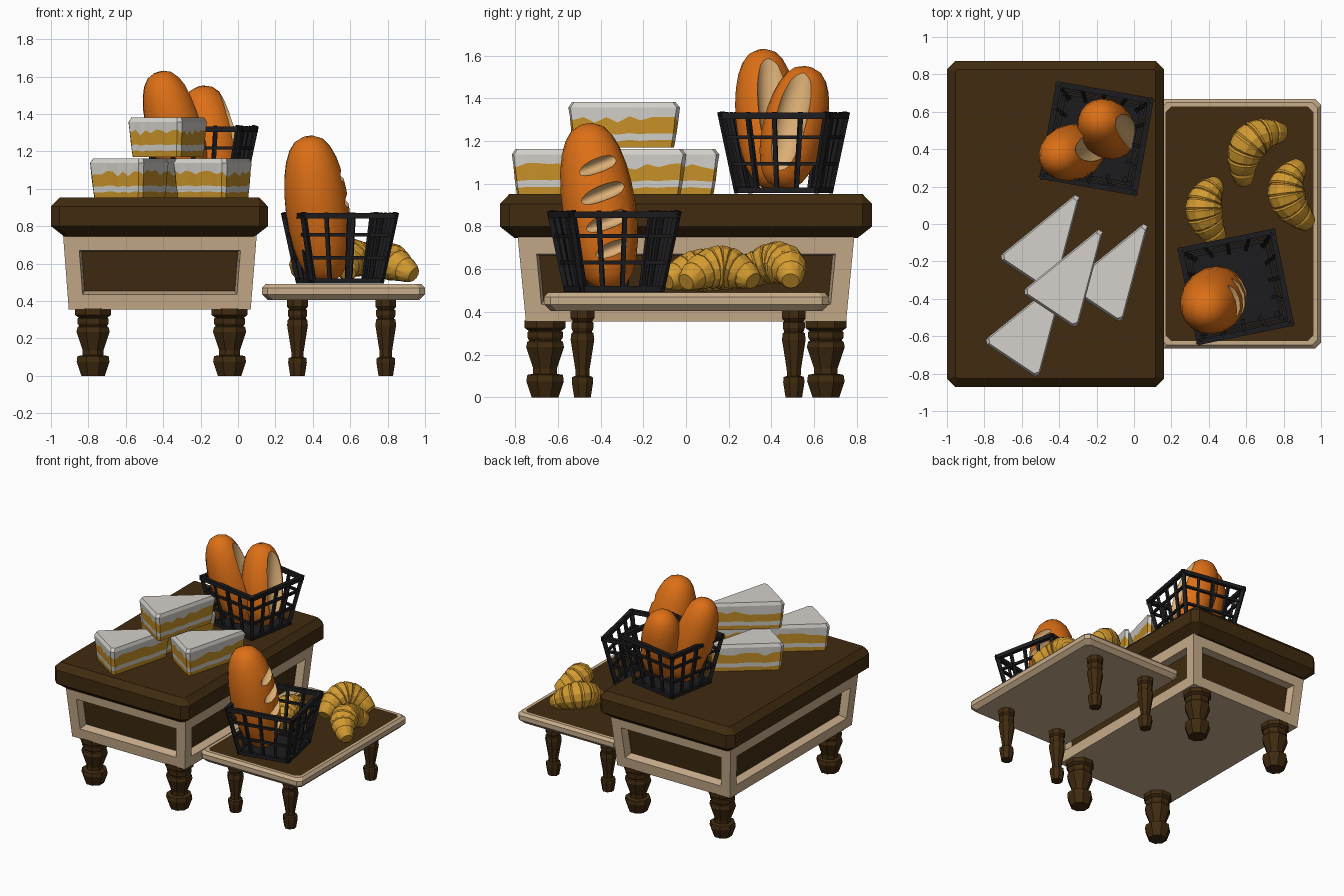
import bpy, bmesh, math, random
from mathutils import Vector, Matrix

if "Cube" in bpy.data.objects:
    bpy.data.objects.remove(bpy.data.objects["Cube"])

random.seed(4)

def mat(name, r, g, b):
    m = bpy.data.materials.new(name)
    m.diffuse_color = (r, g, b, 1)
    m.use_nodes = True
    m.node_tree.nodes["Principled BSDF"].inputs["Base Color"].default_value = m.diffuse_color
    return m

WOOD = mat("dark wood", 0.052, 0.024, 0.005)
TAN = mat("pale wood", 0.58, 0.42, 0.26)
CRUST = mat("bread crust", 0.72, 0.16, 0.008)
CRUMB = mat("bread crumb", 0.72, 0.43, 0.18)
PASTRY = mat("golden pastry", 0.66, 0.33, 0.03)
IRON = mat("black iron", 0.012, 0.012, 0.014)
CREAM = mat("white icing", 0.66, 0.64, 0.60)
FILL = mat("amber sponge", 0.58, 0.29, 0.022)

def finish(name, bm, mats, smooth=None):
    bmesh.ops.recalc_face_normals(bm, faces=bm.faces)
    me = bpy.data.meshes.new(name)
    bm.to_mesh(me)
    bm.free()
    for m in mats:
        me.materials.append(m)
    ob = bpy.data.objects.new(name, me)
    bpy.context.collection.objects.link(ob)
    if smooth:
        me.shade_smooth()
        me.set_sharp_from_angle(angle=math.radians(smooth))
    return ob

def loft(bm, rings, bands=None, cap0=0, cap1=0):
    """Skin a list of equal-length point rings; bands gives a material per strip."""
    vs = [[bm.verts.new(p) for p in r] for r in rings]
    n = len(vs[0])
    for k in range(len(vs) - 1):
        for i in range(n):
            j = (i + 1) % n
            f = bm.faces.new((vs[k][i], vs[k][j], vs[k + 1][j], vs[k + 1][i]))
            f.material_index = bands[k] if bands else 0
    bm.faces.new(vs[0][::-1]).material_index = cap0
    bm.faces.new(vs[-1]).material_index = cap1

def rect(x0, x1, y0, y1, z, d, c):
    """Rectangle inset by d with corners cut by c."""
    x0, x1, y0, y1 = x0 + d, x1 - d, y0 + d, y1 - d
    return [(x0 + c, y0, z), (x1 - c, y0, z), (x1, y0 + c, z), (x1, y1 - c, z),
            (x1 - c, y1, z), (x0 + c, y1, z), (x0, y1 - c, z), (x0, y0 + c, z)]

# Main table: thick chamfered top
bm = bmesh.new()
loft(bm, [rect(-1, 0.16, -0.872, 0.872, z, d, c) for z, d, c in
          [(0.745, 0.07, 0.02), (0.80, 0, 0.045), (0.905, 0, 0.045), (0.952, 0.045, 0.01)]])
finish("table_top", bm, [WOOD])

# Main table: tapered apron with recessed dark panels
bm = bmesh.new()
loft(bm, [[(x0, -y, z), (x1, -y, z), (x1, y, z), (x0, y, z)] for x0, x1, y, z in
          [(-0.905, 0.068, 0.75, 0.355), (-0.935, 0.10, 0.788, 0.75)]])
bmesh.ops.recalc_face_normals(bm, faces=bm.faces)
sides = [f for f in bm.faces if abs(f.normal.z) < 0.5]
bmesh.ops.inset_individual(bm, faces=sides, thickness=0.08, use_even_offset=True)
bmesh.ops.inset_individual(bm, faces=sides, thickness=0.012, depth=-0.06, use_even_offset=True)
for f in sides:
    f.material_index = 1
finish("table_apron", bm, [TAN, WOOD])

# Side bench board: pale rim, dark surface
bm = bmesh.new()
loft(bm, [rect(0.128, 1.0, -0.665, 0.668, z, d, 0.03) for z, d in
          [(0.405, 0.03), (0.435, 0), (0.47, 0), (0.49, 0.018), (0.49, 0.04)]], cap1=1)
finish("bench_board", bm, [TAN, WOOD])

# Turned legs
def leg(name, x, y, profile):
    bm = bmesh.new()
    loft(bm, [[(x + r * math.cos((i + .5) * math.pi / 4), y + r * math.sin((i + .5) * math.pi / 4), z)
               for i in range(8)] for z, r in profile])
    finish(name, bm, [WOOD])

TABLE_LEG = [(0, .068), (.075, .095), (.105, .09), (.11, .06), (.135, .06), (.235, .096), (.26, .09),
             (.265, .08), (.28, .09), (.305, .09), (.31, .082), (.325, .104), (.36, .104)]
BENCH_LEG = [(0, .042), (.07, .054), (.095, .052), (.10, .035), (.13, .036), (.27, .06), (.30, .056),
             (.305, .048), (.325, .056), (.35, .056), (.355, .048), (.37, .06), (.41, .06)]
for sx, xt, xb in (("left", -.775, .318), ("right", -.045, .79)):
    for sy, yt, yb in (("front", -.66, -.485), ("back", .655, .505)):
        leg(f"table_leg_{sy}_{sx}", xt, yt, TABLE_LEG)
        leg(f"bench_leg_{sy}_{sx}", xb, yb, BENCH_LEG)

# Cake slices: tapered wedges with wavy filling
def slice_of_cake(name, dx, dy, z0, h=0.212):
    tri = [Vector((-0.605, -0.365)), Vector((-0.305, -0.565)), Vector((-0.155, 0.0))]
    pts = []
    for i in range(3):
        a, b = tri[i], tri[(i + 1) % 3]
        d = (b - a).normalized()
        s, e = a + d * (0.045 if i == 2 else 0.025), b - d * (0.045 if i == 1 else 0.025)
        pts += [s.lerp(e, k / 9) for k in range(10)]
    c = (tri[0] + tri[1] + tri[2]) / 3
    wave = [random.choice((-0.07, -0.02, 0.05, 0.07)) for _ in pts]
    bm = bmesh.new()
    rings = []
    for t, s, w in [(0, .90, 0), (.15, .92, .25), (.30, .94, .25), (.62, .97, 1), (.88, 1, 0), (1, .93, 0)]:
        rings.append([(c.x + (p.x - c.x) * s + dx, c.y + (p.y - c.y) * s + dy,
                       z0 + h * (t + w * q)) for p, q in zip(pts, wave)])
    loft(bm, rings, [1, 0, 1, 0, 0], 1, 0)
    finish(name, bm, [CREAM, FILL])

slice_of_cake("cake_slice_back", -0.125, 0.185, 0.95)
slice_of_cake("cake_slice_front", -0.205, -0.265, 0.95)
slice_of_cake("cake_slice_right", 0.24, 0.03, 0.95)
slice_of_cake("cake_slice_stacked", 0, 0, 1.17)

# Wire baskets
def basket(name, x, y, z, angle, top=0.252, bot=0.185, h=0.375):
    bm = bmesh.new()
    M = Matrix.Translation((x, y, z)) @ Matrix.Rotation(math.radians(angle), 4, 'Z')

    def bar(p, q, w):
        p, q = Vector(p), Vector(q)
        d = q - p
        T = Matrix.Translation((p + q) / 2) @ d.to_track_quat('Z', 'Y').to_matrix().to_4x4()
        bmesh.ops.create_cube(bm, size=1, matrix=M @ T @ Matrix.Diagonal((w, w, d.length + w * .5, 1)))

    for k in range(4):
        R = Matrix.Rotation(k * math.pi / 2, 3, 'Z')
        for f in (-1, -.5, 0, .5):
            bar(R @ Vector((f * bot, -bot, 0.01)), R @ Vector((f * top, -top, h)), 0.026 if f == -1 else 0.02)
        for t, w in ((.04, .026), (.37, .018), (.70, .018), (.97, .03)):
            s = bot + (top - bot) * t
            bar(R @ Vector((-s, -s, h * t)), R @ Vector((s, -s, h * t)), w)
    bmesh.ops.create_cube(bm, size=1, matrix=M @ Matrix.Translation((0, 0, .012))
                          @ Matrix.Diagonal((2 * bot, 2 * bot, .02, 1)))
    finish(name, bm, [IRON])

basket("table_basket", -0.20, 0.457, 0.955, -10)
basket("bench_basket", 0.545, -0.336, 0.492, 11.5)

# Loaves with scored slashes cut out of the crust
def loaf(name, a, b, r, facing, cuts):
    a, b = Vector(a), Vector(b)
    zax = (b - a).normalized()
    xax = Vector(facing)
    xax = (xax - zax * xax.dot(zax)).normalized()
    M = Matrix((xax, zax.cross(xax), zax)).transposed().to_4x4()
    M.translation = (a + b) / 2
    h = (b - a).length / 2
    bm = bmesh.new()
    rings = []
    for k in range(13):
        u = -1.47 + 2.94 * k / 12
        q = r * math.cos(u) ** 0.75
        rings.append([M @ Vector((q * math.cos(t * math.pi / 9), q * math.sin(t * math.pi / 9),
                                  h * math.sin(u))) for t in range(18)])
    loft(bm, rings)
    ob = finish(name, bm, [CRUST, CRUMB])
    bm = bmesh.new()
    for off, z, tilt, size in cuts:
        bmesh.ops.create_uvsphere(bm, u_segments=16, v_segments=12, radius=1,
                                  matrix=M @ Matrix.Translation((off * r, 0, z))
                                  @ Matrix.Rotation(math.radians(tilt), 4, 'X') @ Matrix.Diagonal((*size, 1)))
    for f in bm.faces:
        f.material_index = 1
    cutter = finish(name + "_cutter", bm, [CRUST, CRUMB])
    cutter.hide_render = True
    mod = ob.modifiers.new("slashes", 'BOOLEAN')
    mod.object, mod.operation, mod.solver = cutter, 'DIFFERENCE', 'EXACT'
    dg = bpy.context.evaluated_depsgraph_get()
    me = bpy.data.meshes.new_from_object(ob.evaluated_get(dg))
    ob.modifiers.clear()
    ob.data = me
    me.shade_smooth()
    me.set_sharp_from_angle(angle=math.radians(35))
    bpy.data.objects.remove(cutter)

LONG = [(0.97, 0.02, 0, (0.07, 0.078, 0.32))]
loaf("tall_loaf", (-0.24, 0.41, 0.98), (-0.425, 0.355, 1.625), 0.15, (1, 0.25, 0.3), LONG)
loaf("short_loaf", (-0.09, 0.44, 0.98), (-0.20, 0.575, 1.545), 0.148, (1, -0.15, 0.2), LONG)
loaf("scored_loaf", (0.475, -0.35, 0.50), (0.375, -0.465, 1.28), 0.172, (1, 0.2, 0.1),
     [(1.0, z, 14, (0.06, 0.15, 0.036)) for z in (0.18, 0.045, -0.09, -0.225)])

# Croissants: ridged crescents arched over the bench
def croissant(name, p0, mid, p2, r=0.1):
    p0, mid, p2 = Vector(p0), Vector(mid), Vector(p2)
    c = mid * 2 - (p0 + p2) / 2
    rings = []
    segs = 8
    for s in range(segs):
        inward = s < segs / 2
        for e, grow in ((0.0, 0.93), (0.15, 1.0), (0.85, 1.0), (1.0, 0.93)):
            t = (s + e) / segs
            p = p0 * (1 - t) ** 2 + c * 2 * t * (1 - t) + p2 * t * t
            d = ((c - p0) * (1 - t) + (p2 - c) * t).normalized()
            side = d.cross(Vector((0, 0, 1))).normalized()
            up = side.cross(d)
            lean = 1 + 0.05 * ((e - .5) if inward else (.5 - e))
            q = r * grow * lean * (0.45 + 0.55 * math.sin(math.pi * t) ** 0.8)
            rings.append([p + side * q * math.cos(k * math.pi / 6) + up * q * math.sin(k * math.pi / 6)
                          for k in range(12)])
    bm = bmesh.new()
    loft(bm, rings)
    finish(name, bm, [PASTRY], 25)

croissant("croissant_back", (0.59, 0.22, 0.545), (0.62, 0.43, 0.63), (0.80, 0.49, 0.545))
croissant("croissant_left", (0.45, 0.22, 0.545), (0.375, 0.08, 0.595), (0.46, -0.09, 0.545))
croissant("croissant_right", (0.89, 0.315, 0.545), (0.815, 0.16, 0.61), (0.94, 0.0, 0.54))
